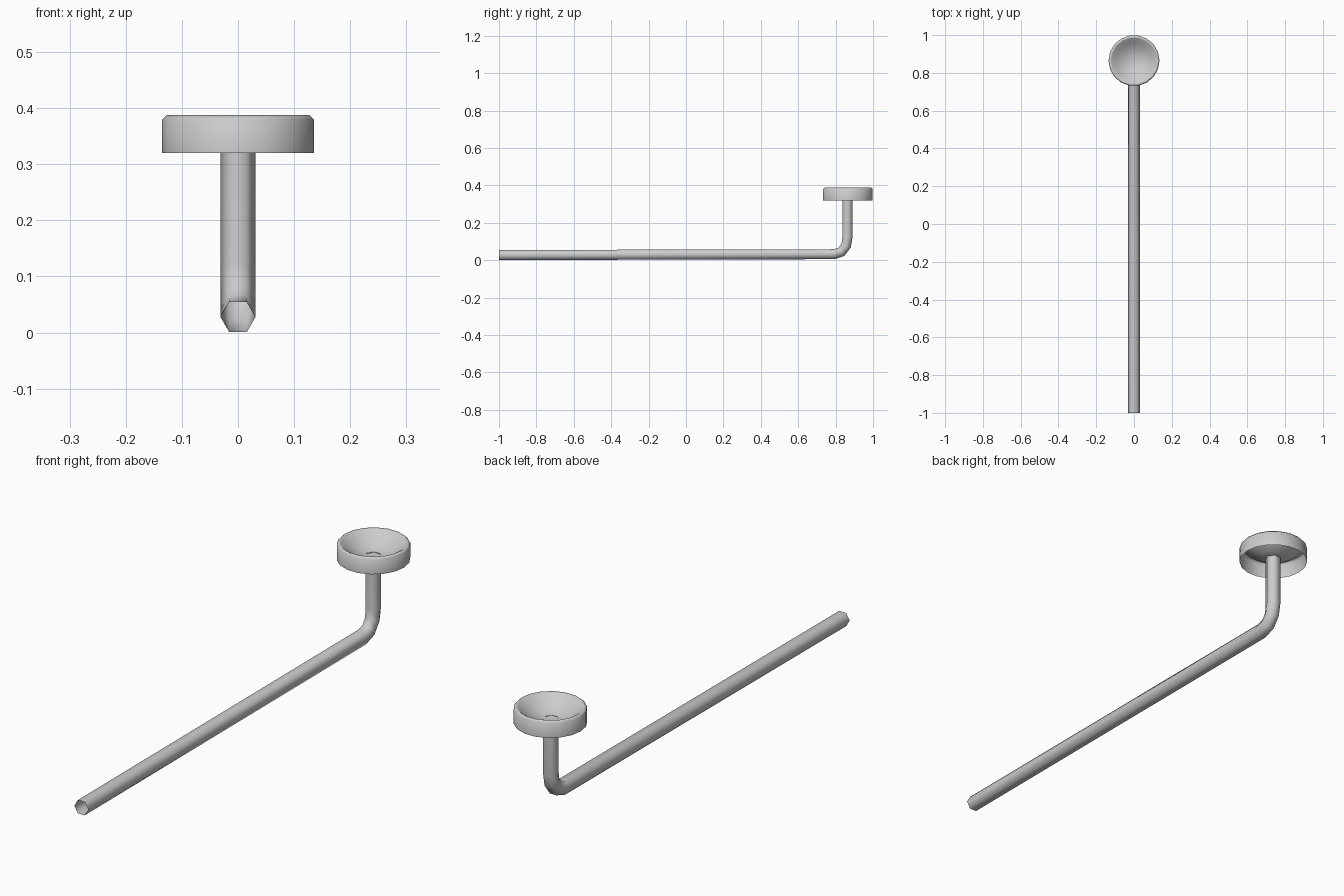
import bpy, bmesh, math
from mathutils import Vector

if "Cube" in bpy.data.objects:
    bpy.data.objects.remove(bpy.data.objects["Cube"])


def finish(name, bm, angle):
    mesh = bpy.data.meshes.new(name)
    bm.to_mesh(mesh)
    bm.free()
    obj = bpy.data.objects.new(name, mesh)
    bpy.context.collection.objects.link(obj)
    bpy.ops.object.select_all(action='DESELECT')
    obj.select_set(True)
    bpy.context.view_layer.objects.active = obj
    bpy.ops.object.shade_smooth_by_angle(angle=math.radians(angle))
    return obj


def bridge(bm, a, b):
    n = len(a)
    for i in range(n):
        j = (i + 1) % n
        bm.faces.new((a[i], a[j], b[j], b[i]))


# Bent pipe: open hexagonal tube swept along a path in the y-z plane
path = [Vector((0, y, z)) for y, z in
        [(-1, 0.0275), (0.79, 0.032), (0.832, 0.045), (0.856, 0.078),
         (0.863, 0.12), (0.863, 0.335)]]
bm = bmesh.new()
rings = []
for i, p in enumerate(path):
    d_in = (p - path[i - 1]).normalized() if i else Vector((0, 1, 0))
    d_out = (path[i + 1] - p).normalized() if i < len(path) - 1 else Vector((0, 0, 1))
    t = (d_in + d_out).normalized()
    n = Vector((0, -t.z, t.y))
    rings.append([bm.verts.new(p + Vector((0.031 * math.cos(a), 0, 0)) + n * 0.031 * math.sin(a))
                  for a in [k * math.pi / 3 for k in range(6)]])
for a, b in zip(rings, rings[1:]):
    bridge(bm, a, b)
bmesh.ops.recalc_face_normals(bm, faces=bm.faces)
finish("bent_pipe", bm, 75)

# Round cup: thin outer wall, chamfered rim and a shallow bowl, open underneath
SIDES = 18
profile = [(0.135, 0.32), (0.135, 0.38), (0.127, 0.388), (0.12, 0.384)]
profile += [(0.12 * s, 0.33 + 0.054 * s * s) for s in (0.8, 0.6, 0.4, 0.2)]
bm = bmesh.new()
rings = [[bm.verts.new((r * math.cos(2 * math.pi * k / SIDES),
                        0.865 + r * math.sin(2 * math.pi * k / SIDES), z))
          for k in range(SIDES)] for r, z in profile]
for a, b in zip(rings, rings[1:]):
    bridge(bm, a, b)
bm.faces.new(rings[-1])
bmesh.ops.recalc_face_normals(bm, faces=bm.faces)
finish("round_cup", bm, 80)
